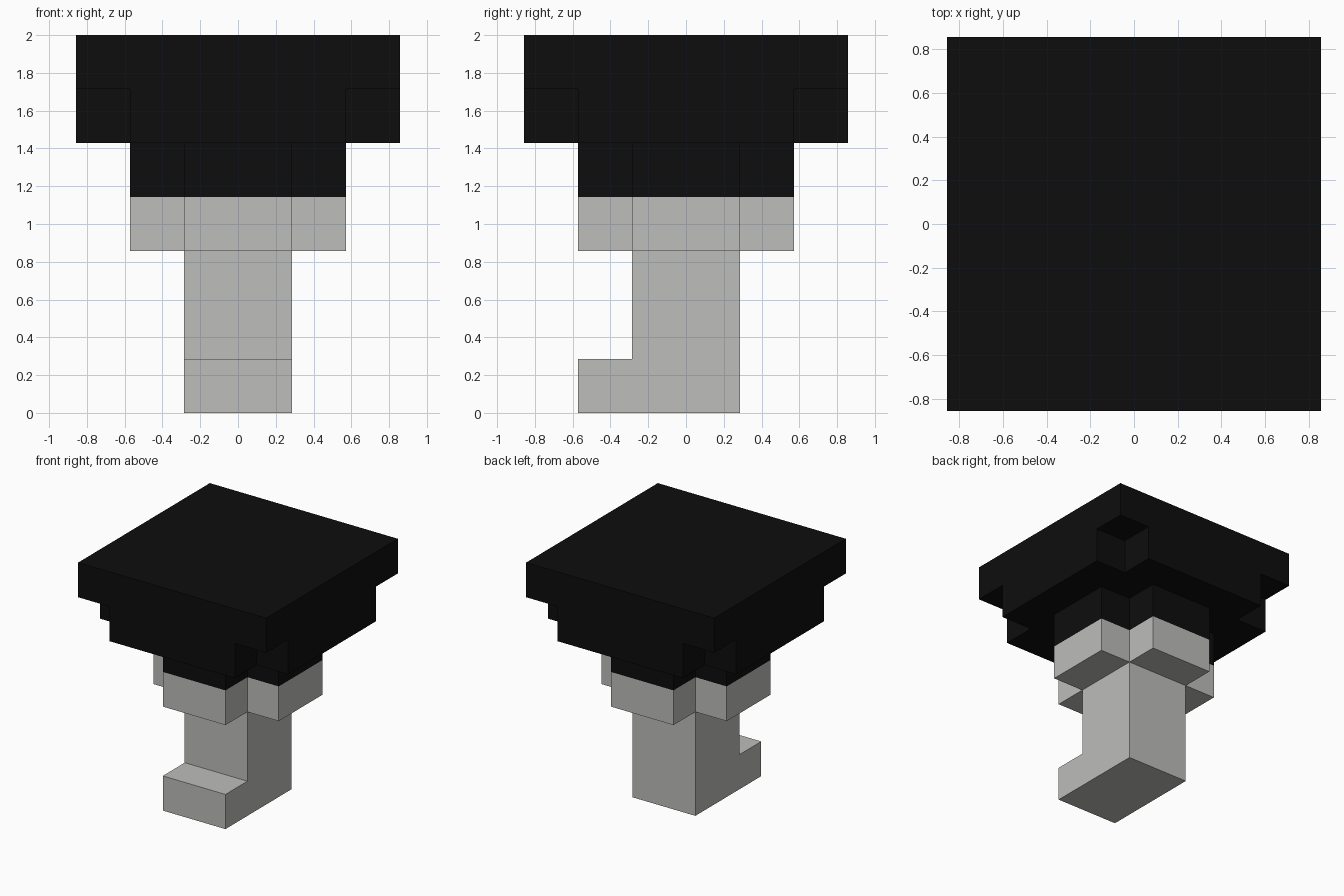
import bpy
import bmesh
from mathutils import Vector

cube = bpy.data.objects.get("Cube")
if cube:
    bpy.data.objects.remove(cube, do_unlink=True)

U = 2 / 7  # one block


def material(name, rgb):
    mat = bpy.data.materials.new(name)
    mat.use_nodes = True
    mat.diffuse_color = (*rgb, 1)
    mat.node_tree.nodes["Principled BSDF"].inputs["Base Color"].default_value = (*rgb, 1)
    return mat


grey = material("light grey", (0.51, 0.515, 0.495))
black = material("black", (0.004, 0.004, 0.004))


def prism(name, outline, depth, mat, open_dir=None):
    """Extrude a flat outline by depth (in blocks); drop faces hidden by a neighbour."""
    bm = bmesh.new()
    base = bm.faces.new([bm.verts.new(Vector(p) * U) for p in outline])
    top = bmesh.ops.extrude_face_region(bm, geom=[base], use_keep_orig=True)["geom"]
    moved = [v for v in top if isinstance(v, bmesh.types.BMVert)]
    bmesh.ops.translate(bm, verts=moved, vec=Vector(depth) * U)
    bmesh.ops.recalc_face_normals(bm, faces=bm.faces)
    if open_dir:
        hidden = [f for f in bm.faces if f.normal.dot(Vector(open_dir)) > 0.9]
        # only the outermost face in that direction is covered
        key = lambda f: f.calc_center_median().dot(Vector(open_dir))
        bmesh.ops.delete(bm, geom=[max(hidden, key=key)], context='FACES_ONLY')
    mesh = bpy.data.meshes.new(name)
    bm.to_mesh(mesh)
    bm.free()
    mesh.materials.append(mat)
    obj = bpy.data.objects.new(name, mesh)
    bpy.context.collection.objects.link(obj)
    return obj


def cross(reach, half, z):
    """Plus-shaped outline with arms of the given reach and half width."""
    quarter = [(reach, -half), (reach, half), (half, half)]
    points = []
    for _ in range(4):
        points += [(x, y, z) for x, y in quarter]
        quarter = [(-y, x) for x, y in quarter]
    return points


# Trunk with a one-block foot at the front, as a side profile
side = [(-2, 0), (1, 0), (1, 3), (-1, 3), (-1, 1), (-2, 1)]
prism("trunk_and_foot", [(-1, y, z) for y, z in side], (2, 0, 0), grey, (0, 0, 1))

# Cross-shaped collar, grey below and black above
prism("lower_collar", cross(2, 1, 3), (0, 0, 1), grey, (0, 0, 1))
prism("upper_collar", cross(2, 1, 4), (0, 0, 1), black, (0, 0, -1))

# Wide cap: notched layer under a square slab
prism("notched_cap", cross(3, 2, 5), (0, 0, 1), black, (0, 0, 1))
prism("top_slab", [(-3, -3, 6), (3, -3, 6), (3, 3, 6), (-3, 3, 6)], (0, 0, 1), black)
